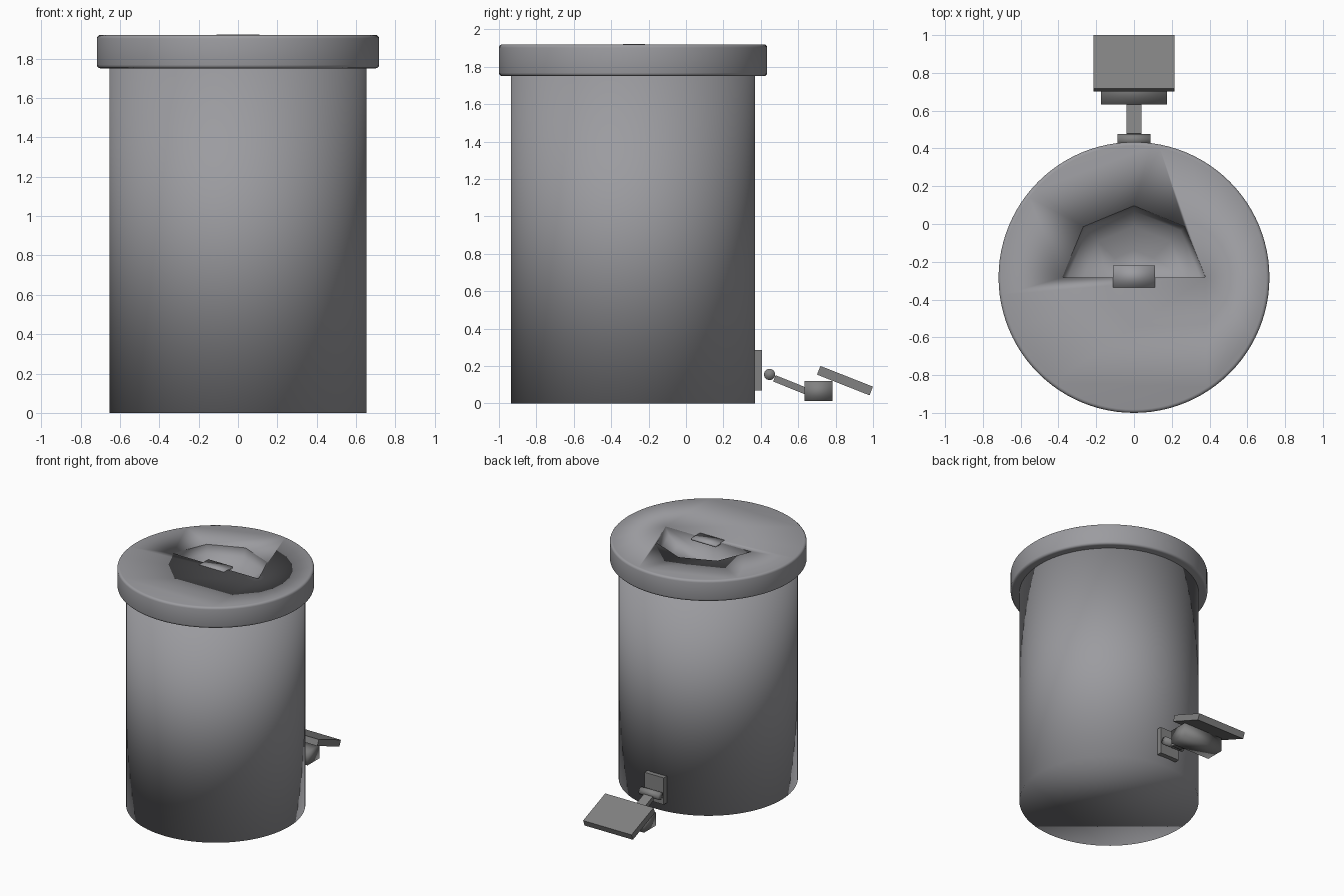
import bpy, bmesh, math
from mathutils import Matrix

if "Cube" in bpy.data.objects:
    bpy.data.objects.remove(bpy.data.objects["Cube"])

CY = -0.283   # centre of the bin in y


def material(name, rgb):
    m = bpy.data.materials.new(name)
    m.diffuse_color = (*rgb, 1)
    m.use_nodes = True
    m.node_tree.nodes["Principled BSDF"].inputs["Base Color"].default_value = m.diffuse_color
    return m


STEEL = material("bin_grey", (0.33, 0.33, 0.35))
DARK = material("pedal_grey", (0.22, 0.22, 0.22))


def activate(ob):
    bpy.ops.object.select_all(action='DESELECT')
    ob.select_set(True)
    bpy.context.view_layer.objects.active = ob


def finish(ob, name, mat, soft=False):
    """Name and colour a part; soft parts are shaded smooth all over."""
    ob.name = name
    ob.data.materials.clear()
    ob.data.materials.append(mat)
    if soft:
        activate(ob)
        bpy.ops.object.shade_smooth()
    return ob


def cylinder(r, z0, z1, bevel=0.0):
    bpy.ops.mesh.primitive_cylinder_add(vertices=96, radius=r, depth=z1 - z0,
                                        location=(0, CY, (z0 + z1) / 2))
    ob = bpy.context.object
    if bevel:
        m = ob.modifiers.new("edge", 'BEVEL')
        m.width, m.segments = bevel, 3
        m.limit_method, m.angle_limit = 'ANGLE', math.radians(40)
        bpy.ops.object.modifier_apply(modifier=m.name)
    return ob


def box(name, centre, size, tilt=0.0, mat=DARK, soft=False):
    bpy.ops.mesh.primitive_cube_add(size=1, location=centre,
                                    rotation=(math.radians(tilt), 0, 0))
    ob = bpy.context.object
    ob.scale = size
    bpy.ops.object.transform_apply(location=False, rotation=False, scale=True)
    return finish(ob, name, mat, soft)


# Body
finish(cylinder(0.653, 0.0, 1.752), "bin_body", STEEL, True)

# Lid with a half-octagon finger scoop behind the centre line
lid = cylinder(0.717, 1.75, 1.92, bevel=0.018)
bm = bmesh.new()
bmesh.ops.create_uvsphere(bm, u_segments=8, v_segments=8, radius=1.0,
                          matrix=Matrix.Rotation(math.pi / 8 * 0, 4, 'Z')
                          @ Matrix.Diagonal((0.38, 0.38, 0.16, 1)))
bmesh.ops.bisect_plane(bm, geom=bm.verts[:] + bm.edges[:] + bm.faces[:],
                       plane_co=(0, 0, 0), plane_no=(0, 1, 0), clear_inner=True)
bmesh.ops.holes_fill(bm, edges=[e for e in bm.edges if e.is_boundary])
bmesh.ops.recalc_face_normals(bm, faces=bm.faces[:])
me = bpy.data.meshes.new("scoop_cutter")
bm.to_mesh(me)
bm.free()
cutter = bpy.data.objects.new("scoop_cutter", me)
cutter.location = (0, CY, 1.92)
cutter.hide_render = True
bpy.context.collection.objects.link(cutter)
mod = lid.modifiers.new("scoop", 'BOOLEAN')
mod.operation, mod.solver, mod.object = 'DIFFERENCE', 'EXACT', cutter
activate(lid)
bpy.ops.object.modifier_apply(modifier=mod.name)
bpy.data.objects.remove(cutter)
finish(lid, "lid", STEEL, True)

# Finger tab on the lid
box("lid_tab", (0, -0.278, 1.914), (0.22, 0.115, 0.014), mat=STEEL, soft=True)

# Pedal bracket and hinge pin
box("pedal_bracket", (0, 0.385, 0.178), (0.17, 0.04, 0.215))
bpy.ops.mesh.primitive_cylinder_add(vertices=24, radius=0.03, depth=0.174,
                                    location=(0, 0.447, 0.155),
                                    rotation=(0, math.pi / 2, 0))
finish(bpy.context.object, "hinge_pin", DARK, True)

# Pedal arm, block and foot plate
box("pedal_arm", (0, 0.565, 0.097), (0.08, 0.2, 0.036), -22)
box("pedal_block", (0, 0.708, 0.067), (0.35, 0.15, 0.107), soft=True)
box("foot_plate", (0, 0.85, 0.122), (0.43, 0.302, 0.05), -21.5)
